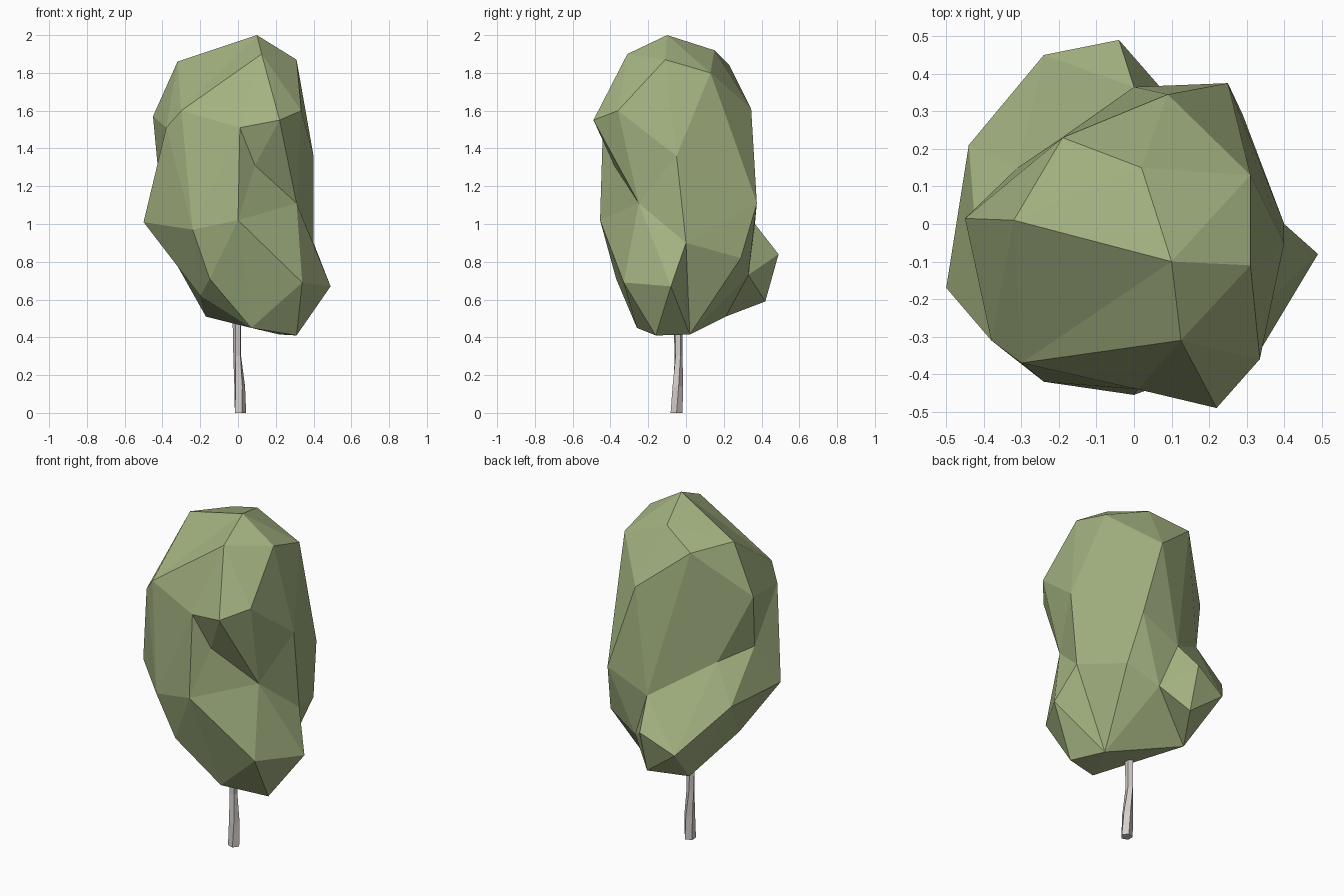
import bpy, bmesh, math
from mathutils import Vector

if "Cube" in bpy.data.objects:
    bpy.data.objects.remove(bpy.data.objects["Cube"])


def paint(obj, name, rgb):
    mat = bpy.data.materials.new(name)
    mat.diffuse_color = (*rgb, 1)
    mat.use_nodes = True
    mat.node_tree.nodes["Principled BSDF"].inputs["Base Color"].default_value = mat.diffuse_color
    obj.data.materials.append(mat)


def make_object(name, bm):
    bmesh.ops.recalc_face_normals(bm, faces=bm.faces)
    mesh = bpy.data.meshes.new(name)
    bm.to_mesh(mesh)
    bm.free()
    obj = bpy.data.objects.new(name, mesh)
    bpy.context.collection.objects.link(obj)
    return obj


# Crown corners, grouped in bands from the top to the underside
top = [(.10, -.10, 2.0), (.02, .15, 1.92), (.31, .13, 1.80), (.31, -.11, 1.87),
       (.125, -.31, 1.90), (-.32, .01, 1.86), (-.19, .23, 1.84)]
shoulder = [(.09, .345, 1.61), (-.30, -.37, 1.60), (.01, -.44, 1.51), (.22, -.49, 1.55),
            (.335, -.36, 1.60), (-.45, .015, 1.57), (-.38, -.31, 1.51), (.40, -.05, 1.36)]
waist = [(.09, -.38, 1.31), (.31, -.25, 1.11), (.25, .375, 1.11), (0, .365, 1.0),
         (-.31, .15, 1.20), (-.42, -.04, 1.25), (.40, 0, .90)]
belly = [(-.50, -.17, 1.01), (-.24, -.42, .97), (0, -.455, 1.02), (-.44, .21, .99),
         (-.24, .45, .74), (-.04, .49, .84), (.10, .33, .73), (.29, .29, .82),
         (.49, -.08, .67), (.34, -.33, .69), (-.15, -.37, .71)]
underside = [(-.20, -.21, .62), (-.04, .42, .59), (-.17, .21, .51), (.07, -.26, .45),
             (.31, -.16, .41), (.22, .02, .415)]

# Crown: skin the corners as a ball, then move each corner to its place
centre = Vector((0, 0, 1.15))
bm = bmesh.new()
place = {}
for p in top + shoulder + waist + belly + underside:
    d = Vector(p) - centre
    d.z *= .6
    place[bm.verts.new(d.normalized())] = p
bmesh.ops.convex_hull(bm, input=bm.verts)
for v, p in place.items():
    v.co = p
crown = make_object("crown", bm)
paint(crown, "leaf_green", (.37, .45, .22))

# Trunk: a slightly bent and twisted five-sided post
bm = bmesh.new()
rings = []
for x, y, z, r, twist in [(.01, -.05, 0, .033, 0), (.008, -.045, .14, .03, .2),
                          (-.003, -.04, .30, .022, .5), (-.005, -.045, .56, .025, .6)]:
    rings.append([bm.verts.new((x + r * math.cos(a), y + r * math.sin(a), z))
                  for a in (twist + math.tau * i / 5 for i in range(5))])
for lo, hi in zip(rings, rings[1:]):
    for i in range(5):
        j = (i + 1) % 5
        bm.faces.new((lo[i], lo[j], hi[j], hi[i]))
bm.faces.new(rings[0])
bm.faces.new(rings[-1])
trunk = make_object("trunk", bm)
paint(trunk, "pale_bark", (.66, .62, .59))
